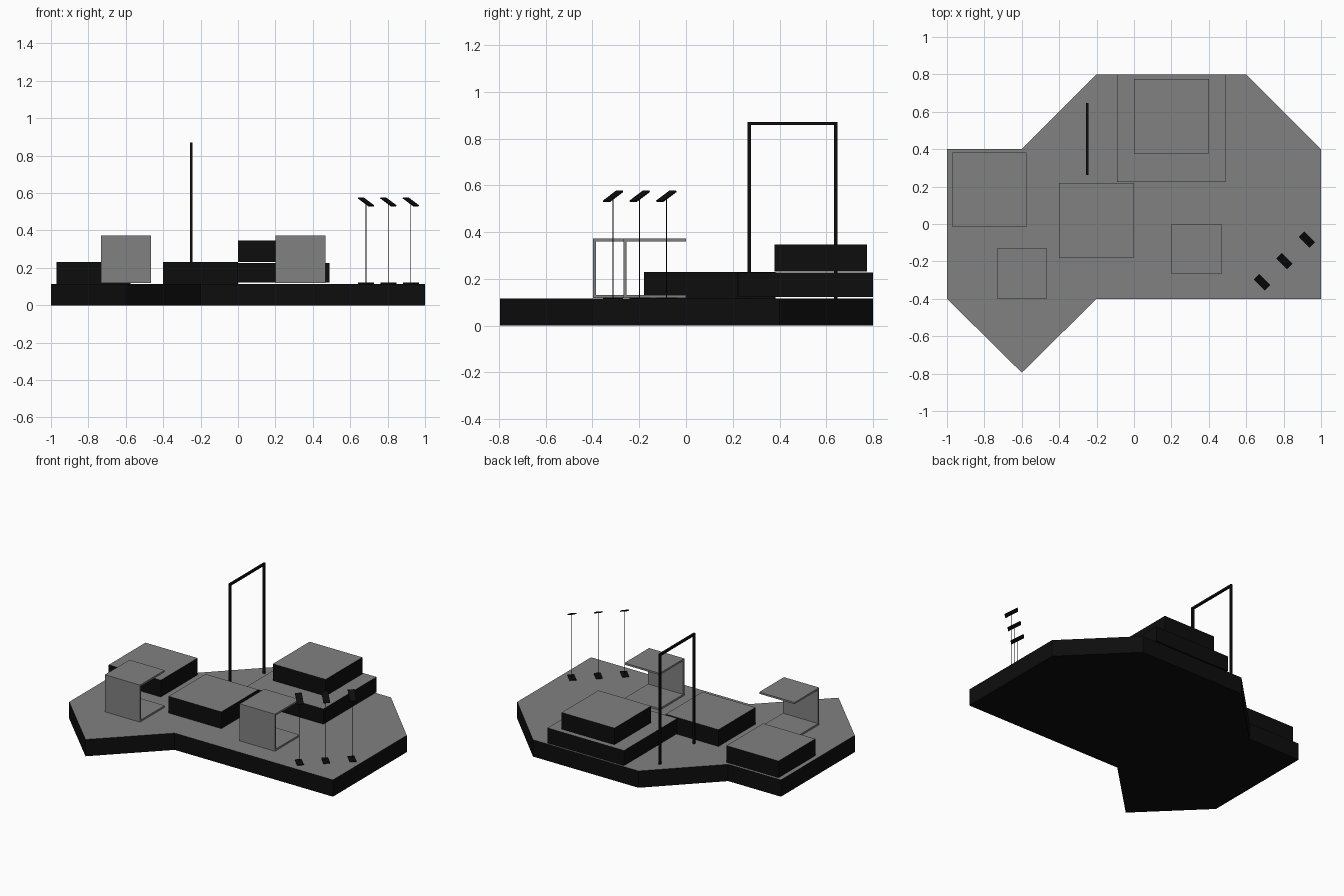
import bpy, bmesh, math
from mathutils import Matrix, Vector

if "Cube" in bpy.data.objects:
    bpy.data.objects.remove(bpy.data.objects["Cube"])

black = bpy.data.materials.new("black")
black.diffuse_color = (0.004, 0.004, 0.004, 1)
black.use_nodes = True
black.node_tree.nodes["Principled BSDF"].inputs["Base Color"].default_value = black.diffuse_color
grey = bpy.data.materials.new("grey")
grey.diffuse_color = (0.22, 0.22, 0.22, 1)
grey.use_nodes = True
grey.node_tree.nodes["Principled BSDF"].inputs["Base Color"].default_value = grey.diffuse_color


def finish(name, bm, mats):
    me = bpy.data.meshes.new(name)
    bmesh.ops.recalc_face_normals(bm, faces=bm.faces)
    bm.to_mesh(me)
    bm.free()
    for m in mats:
        me.materials.append(m)
    ob = bpy.data.objects.new(name, me)
    bpy.context.collection.objects.link(ob)
    return ob


def extrude_profile(name, pts, vec, mats):
    """Extrude a closed profile; upward faces take the second material if given."""
    bm = bmesh.new()
    face = bm.faces.new([bm.verts.new(p) for p in pts])
    ext = bmesh.ops.extrude_face_region(bm, geom=[face], use_keep_orig=True)
    verts = [e for e in ext["geom"] if isinstance(e, bmesh.types.BMVert)]
    bmesh.ops.translate(bm, verts=verts, vec=vec)
    bmesh.ops.recalc_face_normals(bm, faces=bm.faces)
    if len(mats) > 1:
        for f in bm.faces:
            f.material_index = 1 if f.normal.z > 0.9 else 0
    return finish(name, bm, mats)


def block(name, x0, x1, y0, y1, z0, z1):
    pts = [(x0, y0, z0), (x1, y0, z0), (x1, y1, z0), (x0, y1, z0)]
    return extrude_profile(name, pts, (0, 0, z1 - z0), [black, grey])


# platform
outline = [(-1, 0.4), (-1, -0.4), (-0.6, -0.795), (-0.2, -0.4), (1, -0.4),
           (1, 0.4), (0.6, 0.8), (-0.2, 0.8), (-0.6, 0.4)]
extrude_profile("platform", [(x, y, 0) for x, y in outline], (0, 0, 0.115), [black, grey])

# raised blocks, the back pair stacked with thin gaps
block("left_block", -0.97, -0.575, -0.015, 0.383, 0.115, 0.23)
block("centre_block", -0.4, 0, -0.18, 0.22, 0.115, 0.23)
block("lower_tier", -0.09, 0.49, 0.225, 0.8, 0.122, 0.226)
block("upper_tier", 0, 0.4, 0.378, 0.775, 0.232, 0.346)

# C-shaped desks, open at the back
t = 0.012
z0, z1, w = 0.118, 0.372, 0.267
for name, x, y in (("left_desk", -0.732, -0.397), ("right_desk", 0.2, -0.267)):
    prof = [(0, z0), (w, z0), (w, z0 + t), (t, z0 + t),
            (t, z1 - t), (w, z1 - t), (w, z1), (0, z1)]
    extrude_profile(name, [(x, y + a, z) for a, z in prof], (w, 0, 0), [grey])

# tall gate frame
gx, s = -0.25, 0.014
ga, gb, gt = 0.263, 0.647, 0.871
prof = [(ga, 0.115), (ga + s, 0.115), (ga + s, gt - s), (gb - s, gt - s),
        (gb - s, 0.115), (gb, 0.115), (gb, gt), (ga, gt)]
extrude_profile("gate_frame", [(gx - s / 2, a, z) for a, z in prof], (s, 0, 0), [black])


# stands: flat foot, thin pole, tilted head
def plate(name, loc, length, tilt, thick):
    bm = bmesh.new()
    bmesh.ops.create_cube(bm, size=1)
    mat = (Matrix.Translation(loc) @ Matrix.Rotation(math.radians(-45), 4, 'Z')
           @ Matrix.Rotation(tilt, 4, 'Y') @ Matrix.Diagonal((length, 0.042, thick, 1)))
    bmesh.ops.transform(bm, matrix=mat, verts=bm.verts)
    return finish(name, bm, [black])


for i in range(3):
    x, y = 0.684 + 0.12 * i, -0.312 + 0.114 * i
    plate(f"stand_foot_{i}", (x, y, 0.118), 0.08, 0, 0.006)
    plate(f"stand_head_{i}", (x, y, 0.553), 0.09, math.radians(28), 0.006)
    bm = bmesh.new()
    bmesh.ops.create_cone(bm, cap_ends=True, segments=6, radius1=0.002, radius2=0.002,
                          depth=0.432, matrix=Matrix.Translation(Vector((x, y, 0.336))))
    finish(f"stand_pole_{i}", bm, [black])
